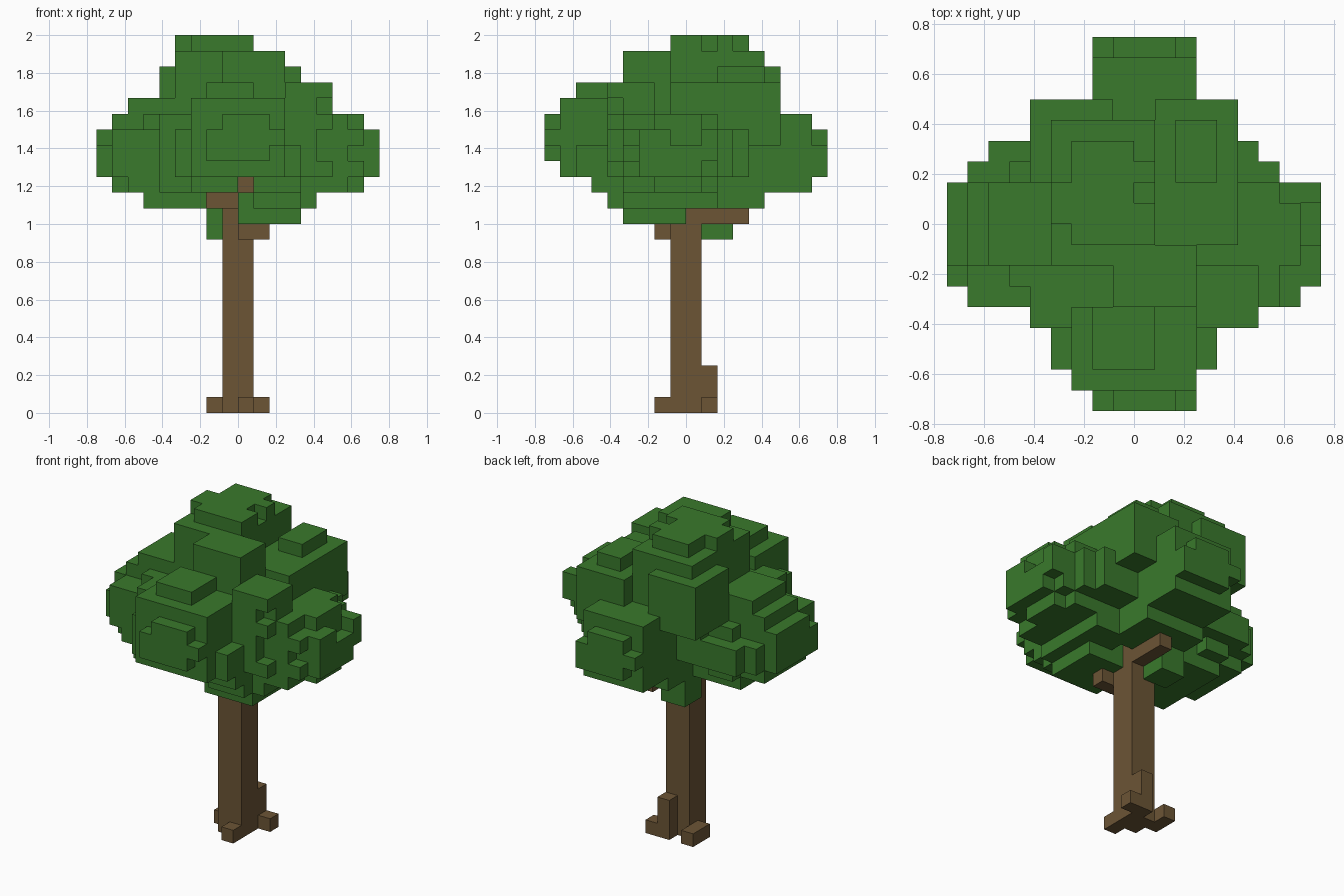
import bpy
import bmesh
from itertools import product
from mathutils import Vector

cube = bpy.data.objects.get("Cube")
if cube:
    bpy.data.objects.remove(cube, do_unlink=True)

UNIT = 1 / 12  # edge of one block


def make_material(name, colour):
    mat = bpy.data.materials.new(name)
    mat.use_nodes = True
    mat.diffuse_color = (*colour, 1)
    mat.node_tree.nodes["Principled BSDF"].inputs["Base Color"].default_value = (*colour, 1)
    return mat


def block_cells(boxes):
    """Grid cells filled by boxes given as x, y and z ranges."""
    cells = set()
    for x0, x1, y0, y1, z0, z1 in boxes:
        cells.update(product(range(x0, x1), range(y0, y1), range(z0, z1)))
    return cells


def build_blocks(name, cells, hidden, material):
    """Make one mesh from the exposed sides of the cells."""
    bm = bmesh.new()
    corners = {}

    def corner(point):
        key = tuple(round(c) for c in point)
        if key not in corners:
            corners[key] = bm.verts.new(Vector(key) * UNIT)
        return corners[key]

    for cell in sorted(cells):
        for axis, side in product(range(3), (0, 1)):
            step = Vector((0, 0, 0))
            step[axis] = 2 * side - 1
            beside = tuple(int(c) for c in Vector(cell) + step)
            if beside in cells or beside in hidden:
                continue
            u, v = Vector((0, 0, 0)), Vector((0, 0, 0))
            u[(axis + 1) % 3] = v[(axis + 2) % 3] = 1
            base = Vector(cell)
            base[axis] += side
            ring = [base, base + u, base + u + v, base + v]
            if not side:
                ring.reverse()
            bm.faces.new([corner(p) for p in ring])
    mesh = bpy.data.meshes.new(name)
    bm.to_mesh(mesh)
    bm.free()
    mesh.materials.append(material)
    obj = bpy.data.objects.new(name, mesh)
    bpy.context.collection.objects.link(obj)


bark = make_material("bark brown", (0.149, 0.090, 0.036))
leaf = make_material("leaf green", (0.041, 0.192, 0.025))

# Trunk with roots at the foot and short branches under the leaves
trunk = [(-1, 1, -1, 1, 0, 16)]
roots = [
    (0, 1, -2, -1, 0, 1),
    (-2, -1, 0, 2, 0, 1),
    (0, 1, 1, 2, 0, 3),
    (1, 2, 1, 2, 0, 1),
]
branches = [
    (0, 2, -2, -1, 11, 12),
    (0, 1, 0, 4, 12, 13),
    (-2, 0, -2, -1, 13, 14),
    (0, 1, -3, -1, 14, 15),
]

# Middle of the crown and its stepped top
core = [(-4, 4, -4, 4, 15, 19)]
crown_top = [
    (-4, 1, -2, 5, 18, 23),
    (-3, 0, -1, 4, 23, 24),
    (-4, -3, 0, 2, 23, 24),
    (0, 1, 2, 3, 23, 24),
    (0, 1, -1, 1, 23, 24),
    (-1, 3, -4, -1, 18, 23),
    (1, 5, -1, 6, 17, 21),
    (2, 4, 2, 5, 21, 22),
    (-5, -1, 2, 6, 18, 22),
]

# Front clump: box, raised panel and cap
front_clump = [
    (-3, 3, -8, -4, 15, 20),
    (-4, -3, -7, -4, 15, 18),
    (3, 4, -7, -5, 15, 17),
    (-1, 2, -9, -8, 16, 19),
    (-2, -1, -9, -8, 16, 18),
    (2, 3, -9, -8, 17, 18),
    (-2, 1, -7, -4, 20, 21),
    (-3, 0, -6, -1, 14, 15),
    (1, 4, -6, -1, 14, 15),
    (1, 4, -5, -1, 13, 14),
    (0, 4, -4, 0, 12, 14),
    (-5, -1, -5, -1, 14, 19),
]

# Clump on the +x side, with a ragged outer layer
left_clump = [
    (3, 6, -5, -2, 15, 21),
    (3, 7, -4, 2, 14, 19),
    (7, 8, -4, 2, 15, 18),
    (7, 8, -2, 1, 18, 19),
    (7, 8, -2, 1, 14, 15),
    (3, 7, -3, 3, 15, 18),
    (3, 6, 0, 4, 15, 18),
    (2, 5, -4, 2, 13, 14),
    (8, 9, -3, -1, 15, 18),
    (8, 9, -1, 1, 15, 17),
    (8, 9, 1, 2, 16, 18),
]

# Clump on the -x side
right_clump = [
    (-8, -3, -4, -2, 14, 18),
    (-6, -3, -3, -2, 18, 19),
    (-8, -3, -2, 2, 14, 19),
    (-7, -4, -2, 2, 19, 20),
    (-8, -5, 2, 3, 15, 17),
    (-7, -4, 2, 4, 15, 17),
    (-6, -4, 2, 3, 14, 18),
    (-6, -2, -4, 2, 13, 14),
    (-9, -8, -3, 2, 15, 17),
    (-9, -8, -2, 2, 17, 18),
]

# Back clump and the small tuft hanging beside the trunk
back_clump = [
    (-2, 3, 4, 8, 14, 19),
    (-1, 2, 8, 9, 15, 18),
    (-2, -1, 8, 9, 16, 17),
    (2, 3, 8, 9, 15, 17),
    (-2, 3, 1, 5, 13, 15),
    (-2, 0, 1, 3, 11, 15),
]

# Notches cut into the outer layers
notches = [
    (5, 6, -5, -4, 19, 20),
    (5, 6, -5, -4, 16, 18),
    (7, 8, -4, -3, 16, 17),
    (-8, -7, -4, -3, 14, 15),
]

wood = block_cells(trunk + roots + branches)
leaves = block_cells(core + crown_top + front_clump + left_clump + right_clump + back_clump)
leaves -= block_cells(notches) | wood
build_blocks("trunk_and_roots", wood, leaves, bark)
build_blocks("foliage", leaves, wood, leaf)
